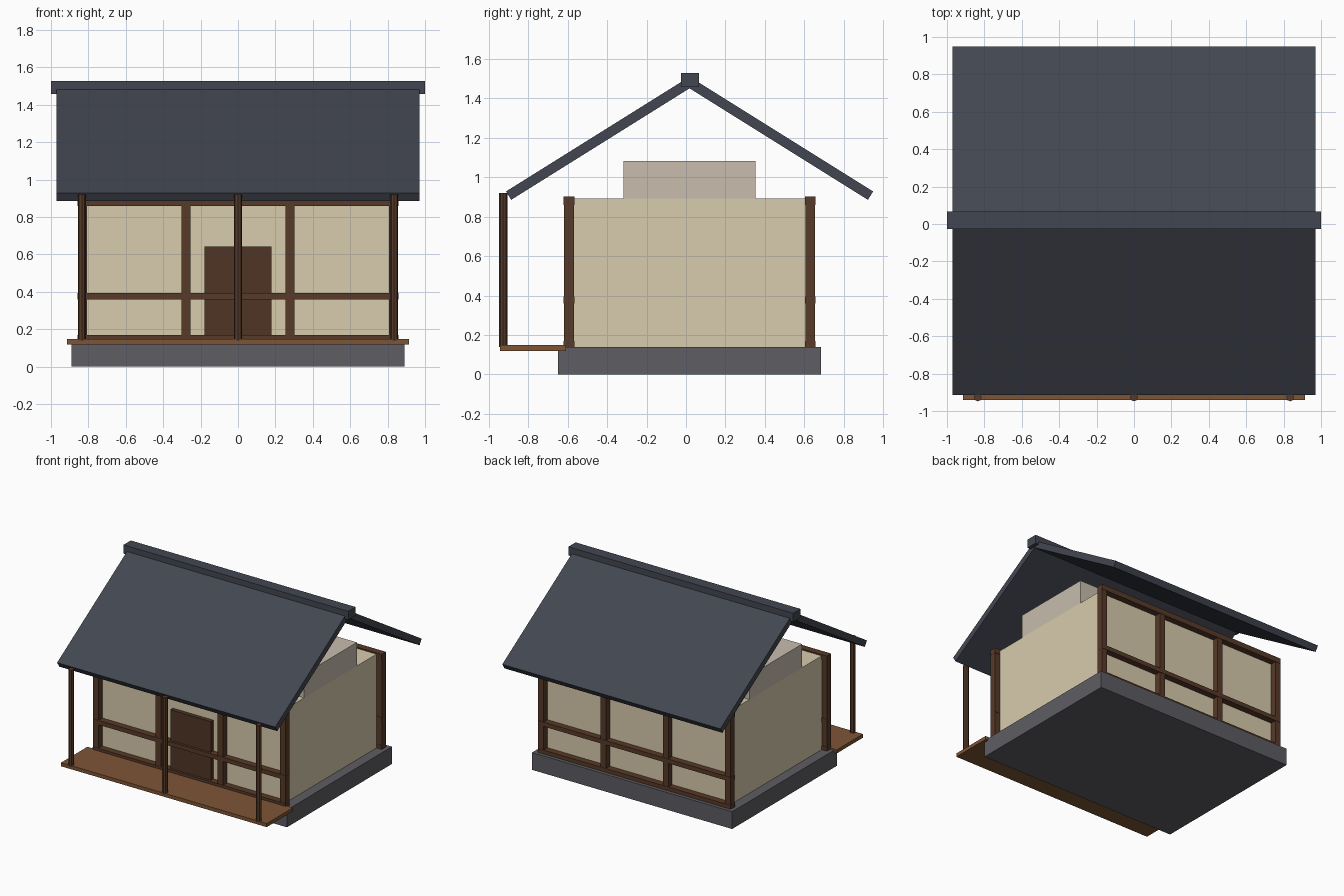
import bpy, math

if "Cube" in bpy.data.objects:
    bpy.data.objects.remove(bpy.data.objects["Cube"])

CY = 0.018           # centre line of the house in y
PX, PY = 0.832, 0.612  # timber frame half spans


def material(name, rgb):
    m = bpy.data.materials.new(name)
    m.diffuse_color = (*rgb, 1)
    m.use_nodes = True
    m.node_tree.nodes["Principled BSDF"].inputs["Base Color"].default_value = m.diffuse_color
    return m


ROOF = material("roof_slate", (0.055, 0.062, 0.082))
WOOD = material("dark_wood", (0.095, 0.042, 0.021))
DOOR = material("door_wood", (0.08, 0.035, 0.018))
DECK = material("deck_wood", (0.21, 0.09, 0.036))
WALL = material("plaster", (0.69, 0.6, 0.42))
GABLE = material("gable_plaster", (0.58, 0.51, 0.42))
STONE = material("stone", (0.11, 0.11, 0.125))


def finish(ob, name, mat):
    ob.name = name
    ob.data.materials.append(mat)
    return ob


def box(name, x, y, z, mat):
    """Box from (min, max) pairs."""
    bpy.ops.mesh.primitive_cube_add(size=1, location=[(a + b) / 2 for a, b in (x, y, z)])
    ob = bpy.context.object
    ob.scale = [b - a for a, b in (x, y, z)]
    bpy.ops.object.transform_apply(location=False, rotation=False, scale=True)
    return finish(ob, name, mat)


def around(c, h):
    return (c - h, c + h)


# Foundation, walls and upper block under the roof
box("foundation", around(0, 0.89), around(CY, 0.667), (0, 0.139), STONE)
box("walls", around(0, 0.81), around(CY, 0.588), (0.139, 0.893), WALL)
box("gable_block", around(0, 0.81), around(CY, 0.335), (0.893, 1.083), GABLE)

# Timber frame on the front and back
for side, s in (("front", -1), ("back", 1)):
    y = CY + s * PY
    for i in range(4):
        x = -PX + i * 2 * PX / 3
        box(f"{side}_frame_post_{i + 1}", around(x, 0.0245), around(y, 0.025), (0.139, 0.893), WOOD)
    for part, z in (("sill", (0.139, 0.17)), ("middle_rail", (0.36, 0.395)), ("top_beam", (0.86, 0.903))):
        box(f"{side}_{part}", around(0, 0.857), around(y, 0.0275), z, WOOD)

# Door
box("door", around(0, 0.18), (-0.603, -0.56), (0.142, 0.642), DOOR)

# Veranda deck and round posts
box("veranda_deck", around(0, 0.915), (-0.942, -0.608), (0.12, 0.149), DECK)
for i, x in enumerate((-0.835, 0, 0.835)):
    bpy.ops.mesh.primitive_cylinder_add(vertices=8, radius=0.021, depth=0.78, location=(x, -0.927, 0.53))
    finish(bpy.context.object, f"veranda_post_{i + 1}", WOOD)

# Roof slopes: slab profile in y/z extruded along x
pitch, thick, eave, eave_z = math.radians(32), 0.05, 0.931, 0.928
dy, dz = thick * math.sin(pitch), thick * math.cos(pitch)
rise = math.tan(pitch)
for side, s in (("front", -1), ("back", 1)):
    profile = [(eave, eave_z), (0, eave_z + eave * rise),
               (0, eave_z - dz + (eave - dy) * rise), (eave - dy, eave_z - dz)]
    verts = [(x, CY + s * y, z) for x in (-0.97, 0.97) for y, z in profile]
    faces = [(0, 1, 2, 3), (7, 6, 5, 4)] + [(i, i + 4, (i + 1) % 4 + 4, (i + 1) % 4) for i in range(4)]
    if s > 0:
        faces = [f[::-1] for f in faces]
    me = bpy.data.meshes.new(f"{side}_roof_slope")
    me.from_pydata(verts, [], faces)
    ob = bpy.data.objects.new(me.name, me)
    bpy.context.collection.objects.link(ob)
    bpy.context.view_layer.objects.active = ob
    bpy.ops.object.mode_set(mode='EDIT')
    bpy.ops.mesh.select_all(action='SELECT')
    bpy.ops.mesh.normals_make_consistent(inside=False)
    bpy.ops.object.mode_set(mode='OBJECT')
    finish(ob, f"{side}_roof_slope", ROOF)

# Ridge cap
box("ridge_cap", (-1, 1), around(0.02, 0.046), (1.458, 1.528), ROOF)
